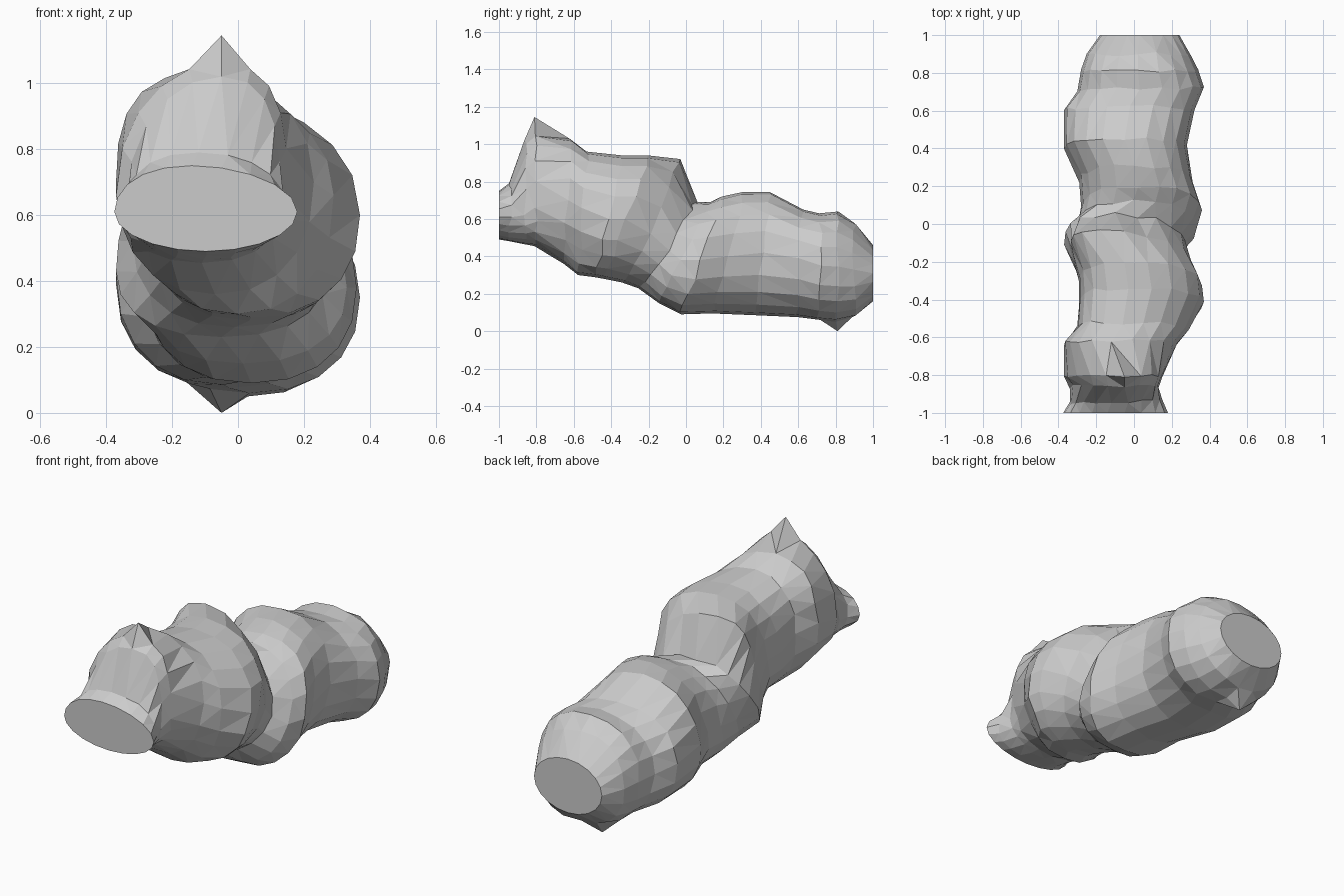
import bpy, bmesh, math, random
from mathutils import Vector

random.seed(4)
SIDES = 20

# stations along the body: top y, left x, right x, widest z, bottom z, top z, top x
stations = [
    (-1.00, -0.375, 0.18, 0.61, 0.49, 0.75, -0.14),
    (-0.94, -0.34, 0.15, 0.61, 0.48, 0.79, -0.12),
    (-0.86, -0.34, 0.13, 0.62, 0.465, 1.02, -0.05),
    (-0.80, -0.37, 0.15, 0.66, 0.455, 1.06, -0.05),
    (-0.62, -0.37, 0.23, 0.70, 0.36, 1.03, -0.12),
    (-0.52, -0.30, 0.29, 0.66, 0.30, 0.96, -0.06),
    (-0.34, -0.29, 0.37, 0.60, 0.29, 0.94, -0.03),
    (-0.20, -0.29, 0.36, 0.60, 0.28, 0.94, -0.05),
    (-0.04, -0.32, 0.30, 0.52, 0.26, 0.92, -0.18),
    (0.05, -0.37, 0.27, 0.43, 0.23, 0.69, -0.10),
    (0.12, -0.30, 0.33, 0.38, 0.15, 0.69, 0.00),
    (0.20, -0.28, 0.36, 0.38, 0.09, 0.72, 0.02),
    (0.31, -0.29, 0.31, 0.40, 0.095, 0.745, 0.00),
    (0.45, -0.37, 0.28, 0.42, 0.085, 0.745, -0.05),
    (0.62, -0.37, 0.32, 0.39, 0.075, 0.65, -0.02),
    (0.72, -0.30, 0.37, 0.35, 0.06, 0.63, 0.03),
    (0.81, -0.28, 0.34, 0.345, 0.05, 0.64, 0.02),
    (0.90, -0.25, 0.30, 0.33, 0.075, 0.58, 0.02),
    (1.00, -0.18, 0.24, 0.31, 0.16, 0.46, 0.03),
]


def ring(bm, y, xl, xr, zs, zb, zt, xt, capped):
    """Lopsided rounded cross-section, leaning forward near the waist."""
    verts = []
    mid = (xl + xr) / 2
    p = 1.0 if capped else 0.88
    tilt = 0.3 * math.exp(-(y / 0.4) ** 2) if not capped else 0
    for i in range(SIDES):
        a = 2 * math.pi * i / SIDES + math.pi / 2
        c, s = math.cos(a), math.sin(a)
        c = math.copysign(abs(c) ** p, c)
        s = math.copysign(abs(s) ** p, s)
        x = mid + (xr - xl) / 2 * c
        if s > 0:
            x += (xt - mid) * s * s
        z = zs + s * ((zt - zs) if s > 0 else (zs - zb))
        dy = 0 if capped else random.uniform(-0.012, 0.012)
        verts.append(bm.verts.new((x, y + dy - tilt * (1 - s) / 2, z)))
    return verts


# lumpy tube-shaped body with flat ends
bm = bmesh.new()
rings = [ring(bm, *s, capped=abs(s[0]) == 1.0) for s in stations]
for a, b in zip(rings, rings[1:]):
    for i in range(SIDES):
        j = (i + 1) % SIDES
        bm.faces.new((a[i], a[j], b[j], b[i]))

# pointed tips on the crown and on the underside
for tip in (Vector((-0.05, -0.81, 1.145)), Vector((-0.05, 0.81, 0.0))):
    min(bm.verts, key=lambda v: (v.co - tip).length).co = tip

bmesh.ops.triangulate(bm, faces=bm.faces[:], quad_method='SHORT_EDGE')
bm.faces.new(rings[0])
bm.faces.new(rings[-1])
bmesh.ops.recalc_face_normals(bm, faces=bm.faces[:])

mesh = bpy.data.meshes.new("lumpy_body")
bm.to_mesh(mesh)
bm.free()
body = bpy.data.objects.new("lumpy_body", mesh)
bpy.context.collection.objects.link(body)
